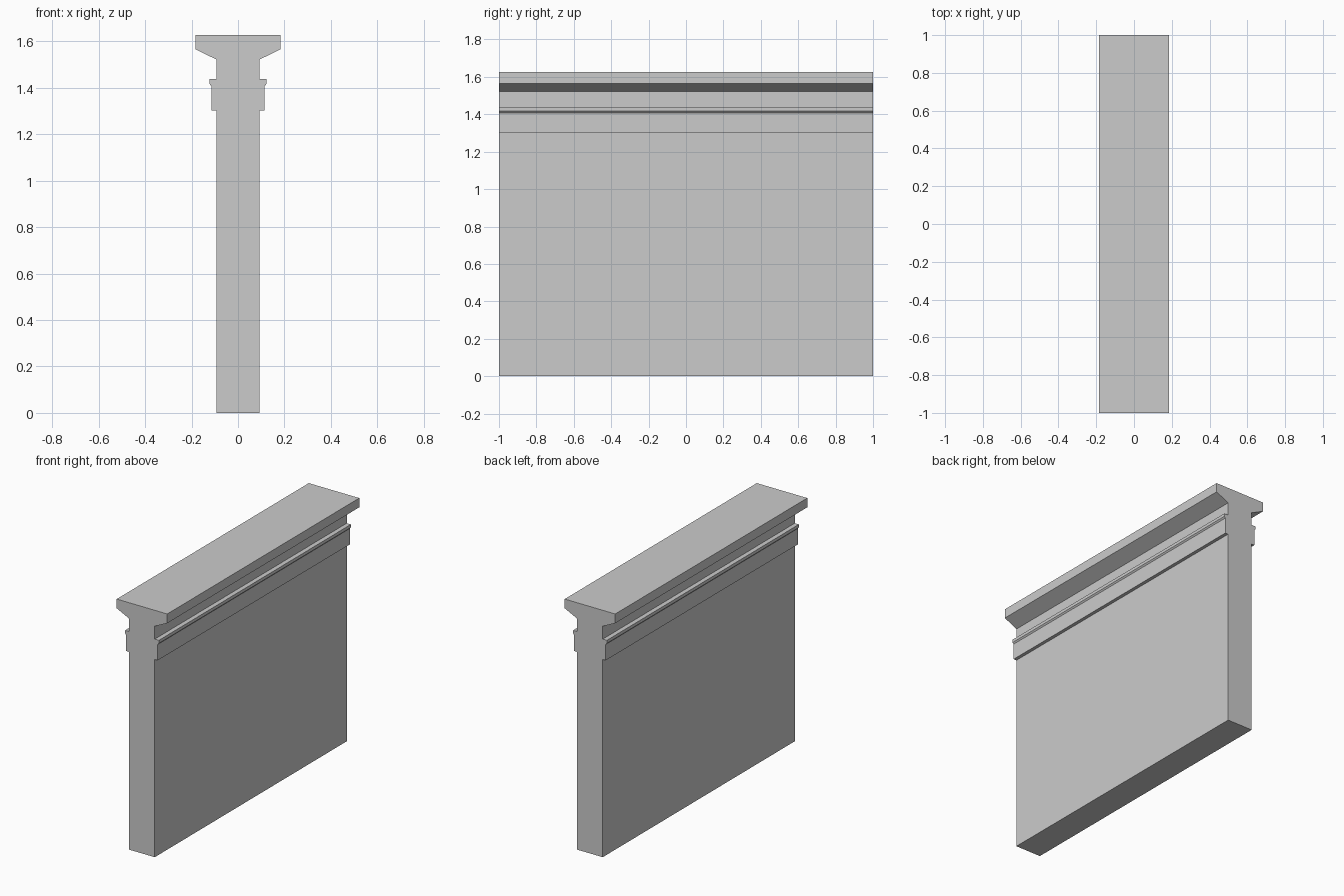
import bpy
import bmesh

if "Cube" in bpy.data.objects:
    bpy.data.objects.remove(bpy.data.objects["Cube"])

# Right half of the wall's cross-section: (x, z), bottom to top
half = [
    (0.093, 0.0), (0.093, 1.303),      # wall face
    (0.115, 1.303), (0.115, 1.408),    # flat band
    (0.123, 1.417), (0.123, 1.437),    # thin bead with sloped underside
    (0.093, 1.437), (0.093, 1.522),    # neck
    (0.184, 1.566), (0.184, 1.627),    # flared coping
]
profile = half + [(-x, z) for x, z in reversed(half)]

# Extrude the mirrored section along y
bm = bmesh.new()
face = bm.faces.new([bm.verts.new((x, -1.0, z)) for x, z in profile])
result = bmesh.ops.extrude_face_region(bm, geom=[face], use_keep_orig=True)
moved = [v for v in result["geom"] if isinstance(v, bmesh.types.BMVert)]
bmesh.ops.translate(bm, verts=moved, vec=(0, 2.0, 0))
bmesh.ops.recalc_face_normals(bm, faces=bm.faces)

mesh = bpy.data.meshes.new("parapet_wall")
bm.to_mesh(mesh)
bm.free()
wall = bpy.data.objects.new("parapet_wall", mesh)
bpy.context.collection.objects.link(wall)
